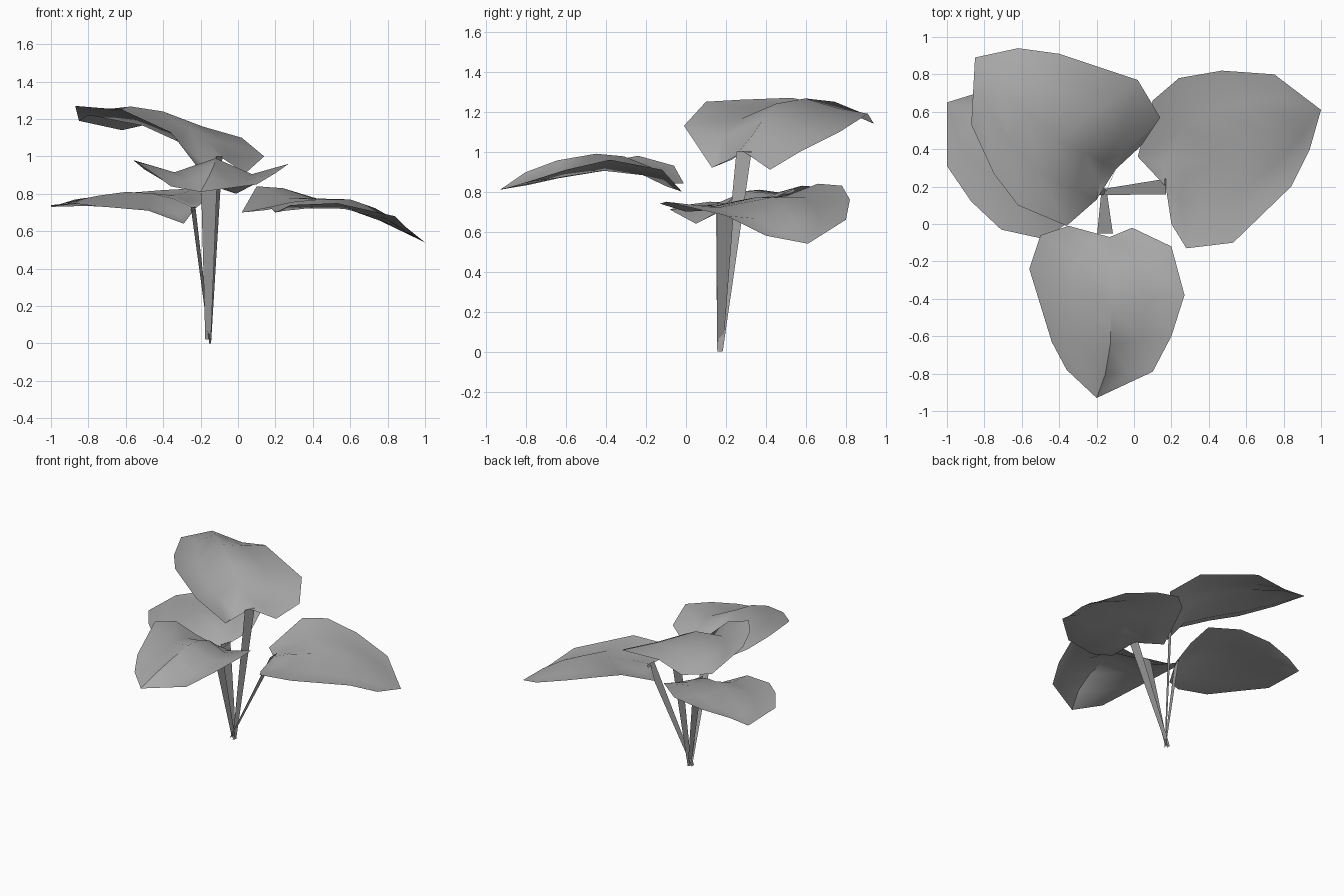
import bpy, bmesh, math
from mathutils import Vector

cube = bpy.data.objects.get("Cube")
if cube:
    bpy.data.objects.remove(cube)

COLOUR = (0.4, 0.4, 0.4, 1.0)
grey = bpy.data.materials.new("plain_grey")
grey.use_nodes = True
grey.diffuse_color = COLOUR
grey.node_tree.nodes["Principled BSDF"].inputs["Base Color"].default_value = COLOUR


def finish(bm, name):
    """Turn a bmesh into a named, smooth shaded object."""
    mesh = bpy.data.meshes.new(name)
    bm.to_mesh(mesh)
    bm.free()
    mesh.materials.append(grey)
    obj = bpy.data.objects.new(name, mesh)
    bpy.context.collection.objects.link(obj)
    bpy.ops.object.select_all(action="DESELECT")
    obj.select_set(True)
    bpy.context.view_layer.objects.active = obj
    bpy.ops.object.shade_smooth_by_angle(angle=math.radians(50))
    return obj


def resample(points, count):
    """Spread count points evenly along the control points."""
    result = []
    for i in range(count):
        place = i * (len(points) - 1) / (count - 1)
        k = min(int(place), len(points) - 2)
        result.append(points[k].lerp(points[k + 1], place - k))
    return result


def leaf(name, rib, left, right, sag_left, sag_right):
    """Loft a leaf blade from its two rims over a central rib, each half sagging."""
    rib, left, right = ([Vector(p) for p in line] for line in (rib, left, right))
    ends = rib[0], rib[-1]
    left = [ends[0], *left, ends[1]]
    right = [ends[0], *right, ends[1]]
    count = len(left)
    bm = bmesh.new()
    rows = []
    for i, (a, m, b) in enumerate(zip(left, resample(rib, count), right)):
        swell = math.sin(math.pi * i / (count - 1))
        drop_a = Vector((0, 0, sag_left * swell))
        drop_b = Vector((0, 0, sag_right * swell))
        row = [a, a.lerp(m, 0.5) - drop_a, m, m.lerp(b, 0.5) - drop_b, b]
        rows.append([bm.verts.new(p) for p in row])
    for low, high in zip(rows, rows[1:]):
        for k in range(len(low) - 1):
            bm.faces.new((low[k], low[k + 1], high[k + 1], high[k]))
    # The rows at the stalk and the tip close to a point
    bmesh.ops.remove_doubles(bm, verts=bm.verts, dist=0.001)
    bmesh.ops.recalc_face_normals(bm, faces=bm.faces)
    if sum(f.normal.z for f in bm.faces) < 0:
        bmesh.ops.reverse_faces(bm, faces=bm.faces)
    return finish(bm, name)


def stem(name, foot, top, across, foot_half=0.015, top_half=0.042):
    """A flat ribbon that widens towards the leaf."""
    foot, top, across = Vector(foot), Vector(top), Vector(across)
    bm = bmesh.new()
    corners = (foot - across * foot_half, foot + across * foot_half,
               top + across * top_half, top - across * top_half)
    bm.faces.new([bm.verts.new(p) for p in corners])
    return finish(bm, name)


# Front leaf
leaf("front_leaf",
     rib=[(-.13, -.07, .84), (-.12, -.24, .97), (-.12, -.45, .99),
          (-.13, -.74, .94), (-.2, -.93, .81)],
     left=[(-.35, -.01, .84), (-.5, -.06, .93), (-.56, -.24, .98),
           (-.44, -.63, .9), (-.36, -.78, .84)],
     right=[(-.01, -.02, .8), (.2, -.12, .91), (.27, -.38, .96),
            (.2, -.6, .91), (.1, -.79, .85)],
     sag_left=.07, sag_right=.07)

# Tall leaf at the back
leaf("upper_leaf",
     rib=[(-.1, .29, 1), (-.2, .35, 1.12), (-.4, .45, 1.24),
          (-.66, .67, 1.28), (-.85, .89, 1.19)],
     left=[(-.2, .13, .92), (-.36, -.01, 1.13), (-.62, .1, 1.25),
           (-.75, .27, 1.26), (-.87, .53, 1.27)],
     right=[(.04, .42, .91), (.14, .57, 1), (.02, .77, 1.1),
            (-.4, .91, 1.19), (-.62, .94, 1.14)],
     sag_left=.08, sag_right=.01)

# Low leaf on the model's left
leaf("left_leaf",
     rib=[(.17, .2, .73), (.35, .3, .77), (.6, .42, .77),
          (.8, .52, .7), (1, .61, .54)],
     left=[(.02, .36, .7), (.1, .66, .84), (.24, .78, .83),
           (.47, .82, .76), (.75, .8, .66)],
     right=[(.2, 0, .7), (.28, -.13, .74), (.53, -.1, .75),
            (.84, .2, .68), (.94, .4, .58)],
     sag_left=.03, sag_right=.04)

# Low leaf on the model's right
leaf("right_leaf",
     rib=[(-.23, .19, .72), (-.4, .26, .8), (-.6, .37, .81),
          (-.82, .52, .78), (-1, .65, .73)],
     left=[(-.29, .05, .64), (-.48, -.08, .71), (-.71, -.03, .73),
           (-.87, .12, .75), (-1, .31, .74)],
     right=[(-.18, .42, .76), (-.21, .58, .83), (-.4, .72, .82),
            (-.65, .74, .8), (-.87, .69, .77)],
     sag_left=.04, sag_right=.03)

# Ribbon stems fanning out of one foot
SIDEWAYS, DEPTHWAYS = (1, 0, 0), (0, 1, 0)
stem("front_stem", (-.16, .17, .02), (-.155, -.05, .83), SIDEWAYS)
stem("upper_stem", (-.15, .17, 0), (-.1, .29, 1), (.4, .9, 0))
stem("left_stem", (-.18, .17, .01), (.17, .2, .74), DEPTHWAYS)
stem("right_stem", (-.15, .17, .01), (-.24, .19, .73), (.3, .95, 0))
